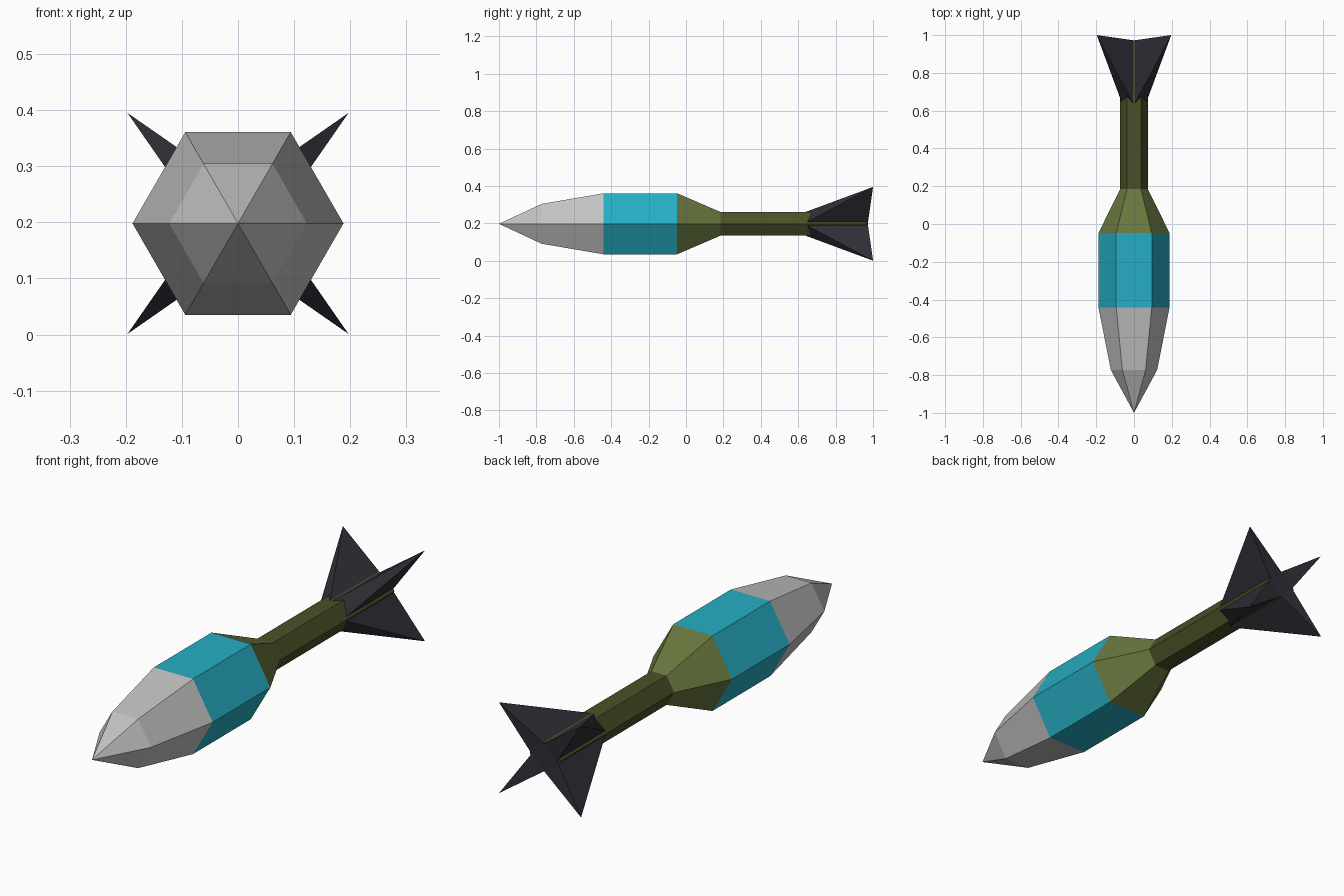
import bpy, bmesh, math

if "Cube" in bpy.data.objects:
    bpy.data.objects.remove(bpy.data.objects["Cube"])

AXIS_Z = 0.198   # height of the long axis


def srgb(r, g, b):
    def lin(c):
        c /= 255
        return c / 12.92 if c <= 0.04045 else ((c + 0.055) / 1.055) ** 2.4
    return (lin(r), lin(g), lin(b), 1)


def material(name, rgb):
    m = bpy.data.materials.new(name)
    m.diffuse_color = srgb(*rgb)
    m.use_nodes = True
    m.node_tree.nodes["Principled BSDF"].inputs["Base Color"].default_value = m.diffuse_color
    return m


def finish(bm, name, mat):
    bmesh.ops.recalc_face_normals(bm, faces=bm.faces)
    mesh = bpy.data.meshes.new(name)
    bm.to_mesh(mesh)
    bm.free()
    mesh.materials.append(mat)
    ob = bpy.data.objects.new(name, mesh)
    ob.location.z = AXIS_Z
    bpy.context.collection.objects.link(ob)
    return ob


def hex_section(name, profile, mat, cap_end=False):
    """Six-sided body along y from (y, radius) pairs; radius 0 is a point."""
    bm = bmesh.new()
    rings = []
    for y, r in profile:
        n = 6 if r else 1
        rings.append([bm.verts.new((r * math.cos(i * math.pi / 3), y,
                                    r * math.sin(i * math.pi / 3))) for i in range(n)])
    for a, b in zip(rings, rings[1:]):
        for i in range(6):
            j = (i + 1) % 6
            if len(a) == 1:
                bm.faces.new((a[0], b[i], b[j]))
            else:
                bm.faces.new((a[i], a[j], b[j], b[i]))
    if cap_end:
        bm.faces.new(rings[-1])
    return finish(bm, name, mat)


grey = material("light grey", (194, 194, 194))
teal = material("teal", (38, 174, 196))
olive = material("olive", (104, 119, 62))
dark_olive = material("dark olive", (75, 80, 39))
charcoal = material("charcoal", (46, 46, 55))

# Body sections from nose to tail
hex_section("nose", [(-1, 0), (-0.772, 0.123), (-0.442, 0.188)], grey)
hex_section("band", [(-0.442, 0.188), (-0.047, 0.188)], teal)
hex_section("taper", [(-0.047, 0.188), (0.185, 0.073)], olive)
hex_section("tail_tube", [(0.185, 0.073), (0.967, 0.073)], dark_olive, True)

# Tail fins: a diamond core whose four sides are drawn out to swept points
bm = bmesh.new()
CORE, TIP, Y0, Y1 = 0.06, 0.197, 0.63, 0.972
dirs = [(1, 0), (0, 1), (-1, 0), (0, -1)]
front = [bm.verts.new((x * CORE, Y0, z * CORE)) for x, z in dirs]
back = [bm.verts.new((x * CORE, Y1, z * CORE)) for x, z in dirs]
for i in range(4):
    j = (i + 1) % 4
    tip = bm.verts.new(((dirs[i][0] + dirs[j][0]) * TIP, 1,
                        (dirs[i][1] + dirs[j][1]) * TIP))
    for a, b in ((front[i], front[j]), (front[j], back[j]),
                 (back[j], back[i]), (back[i], front[i])):
        bm.faces.new((a, b, tip))
bm.faces.new(front)
bm.faces.new(back)
finish(bm, "tail_fins", charcoal)

# The tube is wider than the core at its end, so pull its end inside the fins
tube = bpy.data.objects["tail_tube"]
for v in tube.data.vertices:
    if v.co.y > 0.9:
        v.co.y = 0.967
